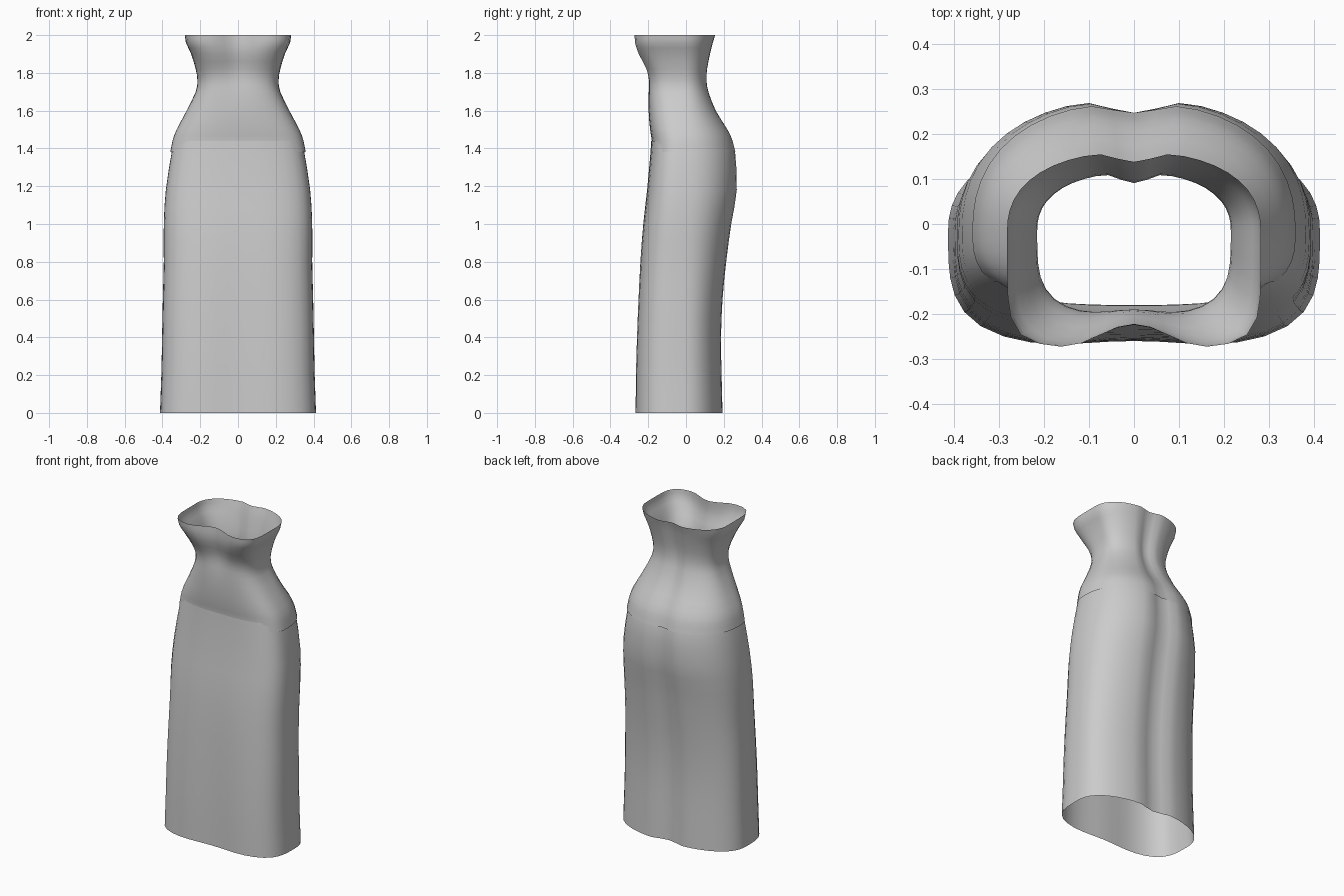
import bpy, bmesh, math

if "Cube" in bpy.data.objects:
    bpy.data.objects.remove(bpy.data.objects["Cube"])

SEGMENTS = 48
MID_Y = -0.015

# each row: height, half width, front y, back y, front squareness, front dip
SKIRT = [
    (0.00, 0.413, -0.272, 0.195, 3.6, 0.012),
    (0.20, 0.406, -0.270, 0.190, 3.6, 0.012),
    (0.40, 0.402, -0.264, 0.187, 3.6, 0.010),
    (0.60, 0.398, -0.256, 0.195, 3.5, 0.008),
    (0.80, 0.393, -0.245, 0.215, 3.4, 0.005),
    (1.00, 0.393, -0.228, 0.242, 3.3, 0.002),
    (1.18, 0.382, -0.206, 0.272, 3.2, 0.0),
    (1.38, 0.351, -0.188, 0.263, 3.1, 0.0),
    (1.44, 0.336, -0.184, 0.243, 3.1, 0.0),
]
BODICE = [
    (1.38, 0.359, -0.180, 0.264, 3.0, 0.0),
    (1.44, 0.347, -0.181, 0.249, 3.0, 0.0),
    (1.50, 0.325, -0.190, 0.221, 3.0, 0.0),
    (1.60, 0.272, -0.198, 0.158, 3.1, 0.0),
    (1.70, 0.224, -0.200, 0.118, 3.4, 0.004),
    (1.76, 0.215, -0.200, 0.108, 3.6, 0.010),
    (1.82, 0.224, -0.214, 0.111, 4.0, 0.020),
    (1.90, 0.248, -0.254, 0.127, 4.6, 0.035),
    (1.96, 0.276, -0.272, 0.142, 5.5, 0.048),
    (2.00, 0.282, -0.274, 0.155, 6.0, 0.052),
]


def smooth_rows(rows):
    """Add a spline row halfway between every two rows."""
    out = []
    for i in range(len(rows) - 1):
        a, b = rows[max(i - 1, 0)], rows[i]
        c, d = rows[i + 1], rows[min(i + 2, len(rows) - 1)]
        out.append(b)
        if 0 < i < len(rows) - 2:
            out.append(tuple((9 * (q + r) - p - s) / 16 for p, q, r, s in zip(a, b, c, d)))
        else:
            out.append(tuple((q + r) / 2 for q, r in zip(b, c)))
    return out + [rows[-1]]


def dip(x, reach):
    return 0.5 * (1 + math.cos(math.pi * min(abs(x) / reach, 1)))


def ring_point(row, back_dip, k):
    z, w, front, back, square, front_dip = row
    a = 2 * math.pi * k / SEGMENTS
    c, s = math.cos(a), math.sin(a)
    n = 2.3 if s > 0 else square
    r = (abs(c) ** n + abs(s) ** n) ** (-1 / n)
    x = w * r * c
    if s > 0:
        y = MID_Y + (back + 0.005 - MID_Y) * r * s - back_dip * dip(x, 0.32 * w)
    else:
        y = MID_Y + (MID_Y - front) * r * s + front_dip * dip(x, 0.57 * w)
    return x, y, z


def loft(name, rows, back_dip, material):
    bm = bmesh.new()
    rings = [[bm.verts.new(ring_point(row, back_dip, k)) for k in range(SEGMENTS)]
             for row in smooth_rows(rows)]
    for low, high in zip(rings, rings[1:]):
        for k in range(SEGMENTS):
            j = (k + 1) % SEGMENTS
            bm.faces.new((low[k], low[j], high[j], high[k]))
    for face in bm.faces:
        face.smooth = True
    mesh = bpy.data.meshes.new(name)
    bm.to_mesh(mesh)
    bm.free()
    mesh.materials.append(material)
    obj = bpy.data.objects.new(name, mesh)
    bpy.context.collection.objects.link(obj)
    return obj


cloth = bpy.data.materials.new("light grey cloth")
cloth.diffuse_color = (0.6, 0.6, 0.6, 1)
cloth.use_nodes = True
cloth.node_tree.nodes["Principled BSDF"].inputs["Base Color"].default_value = cloth.diffuse_color

# long open skirt, and strapless bodice whose hem overlaps the skirt top
loft("skirt", SKIRT, 0.03, cloth)
loft("bodice", BODICE, 0.022, cloth)
